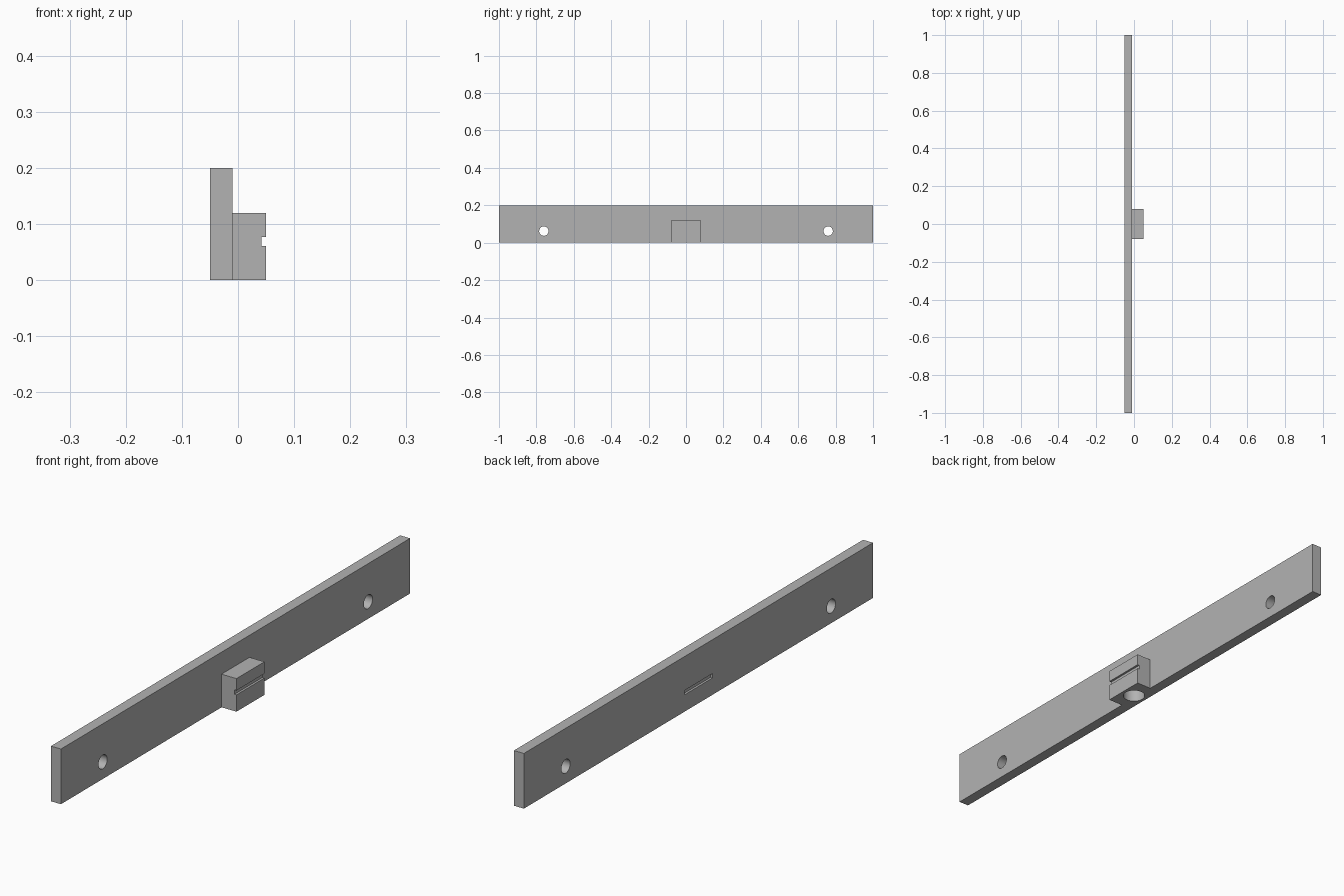
import bpy
import math

default_cube = bpy.data.objects.get("Cube")
if default_cube:
    bpy.data.objects.remove(default_cube, do_unlink=True)

# Single plain grey
grey = bpy.data.materials.new("plain grey")
grey.use_nodes = True
colour = (0.45, 0.45, 0.45, 1)
grey.diffuse_color = colour
grey.node_tree.nodes["Principled BSDF"].inputs["Base Color"].default_value = colour


def box(name, low, high):
    """Box between two opposite corners."""
    centre = [(a + b) / 2 for a, b in zip(low, high)]
    bpy.ops.mesh.primitive_cube_add(size=1, location=centre)
    part = bpy.context.object
    part.name = name
    part.scale = [b - a for a, b in zip(low, high)]
    bpy.ops.object.transform_apply(location=True, rotation=False, scale=True)
    part.data.materials.append(grey)
    return part


def rod(name, radius, depth, centre, rotation=(0, 0, 0)):
    bpy.ops.mesh.primitive_cylinder_add(vertices=48, radius=radius, depth=depth,
                                        location=centre, rotation=rotation)
    part = bpy.context.object
    part.name = name
    part.data.materials.append(grey)
    return part


def combine(target, other, operation):
    """Apply a boolean and discard the helper."""
    other.hide_render = True
    modifier = target.modifiers.new(operation.lower(), "BOOLEAN")
    modifier.operation = operation
    modifier.solver = "EXACT"
    modifier.object = other
    bpy.context.view_layer.objects.active = target
    bpy.ops.object.modifier_apply(modifier=modifier.name)
    bpy.data.objects.remove(other, do_unlink=True)


# Long mounting plate with a central holder block
bracket = box("mounting_bracket", (-0.05, -1, 0), (-0.01, 1, 0.2))
holder = box("holder_block", (-0.03, -0.08, 0), (0.05, 0.08, 0.12))
combine(bracket, holder, "UNION")

# Screw holes through the plate
for side in (-1, 1):
    screw = rod("screw_hole_cutter", 0.025, 0.2, (-0.03, side * 0.76, 0.062),
                (0, math.pi / 2, 0))
    combine(bracket, screw, "DIFFERENCE")

# Blind socket in the underside of the holder
socket = rod("socket_cutter", 0.039, 0.2, (0, 0, 0))
combine(bracket, socket, "DIFFERENCE")

# Strap groove across the holder and matching slot in the plate's rear face
groove = box("groove_cutter", (0.042, -0.1, 0.061), (0.07, 0.1, 0.077))
combine(bracket, groove, "DIFFERENCE")
slot = box("slot_cutter", (-0.07, -0.08, 0.061), (-0.042, 0.08, 0.077))
combine(bracket, slot, "DIFFERENCE")

# Smooth hole walls, sharp edges elsewhere
bpy.ops.object.select_all(action="DESELECT")
bracket.select_set(True)
bpy.context.view_layer.objects.active = bracket
bpy.ops.object.shade_smooth_by_angle(angle=math.radians(30))
